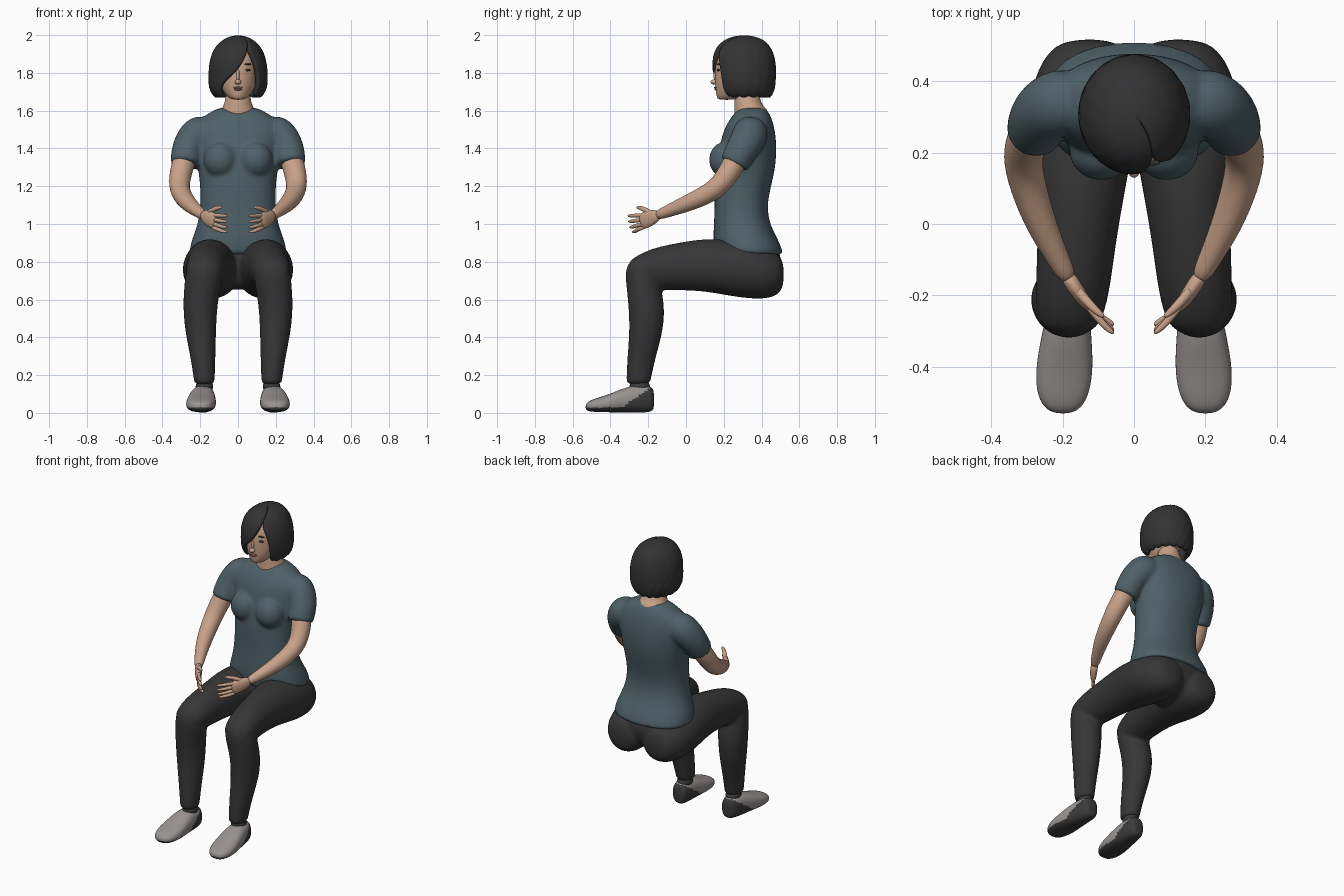
import bpy, bmesh, math
from mathutils import Vector, Matrix

cube = bpy.data.objects.get("Cube")
if cube:
    bpy.data.objects.remove(cube, do_unlink=True)

X, Y, Z = Vector((1, 0, 0)), Vector((0, 1, 0)), Vector((0, 0, 1))


def material(name, *rgb):
    mat = bpy.data.materials.new(name)
    mat.use_nodes = True
    mat.diffuse_color = (*rgb, 1)
    mat.node_tree.nodes["Principled BSDF"].inputs["Base Color"].default_value = (*rgb, 1)
    return mat


skin = material("skin", .58, .36, .25)
shirt_blue = material("shirt slate blue", .076, .119, .138)
trouser_grey = material("trouser charcoal", .037, .037, .038)
hair_black = material("hair black", .033, .033, .034)
shoe_grey = material("shoe light grey", .32, .295, .285)
sole_grey = material("sole dark grey", .045, .044, .044)
lip_pink = material("lip rose", .42, .2, .15)


def add_object(name, bm, mat, mirror=False):
    mesh = bpy.data.meshes.new(name)
    bm.to_mesh(mesh)
    bm.free()
    mesh.materials.append(mat)
    obj = bpy.data.objects.new(name, mesh)
    bpy.context.collection.objects.link(obj)
    if mirror:
        obj.modifiers.new("mirror", 'MIRROR').use_mirror_merge = False
    mesh.shade_smooth()
    return obj


def bake(obj):
    """Turn the modifier result into the object's own mesh."""
    bpy.context.view_layer.update()
    deps = bpy.context.evaluated_depsgraph_get()
    mesh = bpy.data.meshes.new_from_object(obj.evaluated_get(deps))
    obj.modifiers.clear()
    obj.data = mesh
    mesh.shade_smooth()
    return obj


def bridge(bm, rows, closed):
    for low, high in zip(rows, rows[1:]):
        for j in range(len(low) if closed else len(low) - 1):
            k = (j + 1) % len(low)
            bm.faces.new((low[j], low[k], high[k], high[j]))


def loft(name, rings, mat, axis=None, ref=Z, power=2, mirror=False, sides=16):
    """Skin rings of (x, y, z, side radius, ref radius) along a path."""
    bm = bmesh.new()
    centres = [Vector(r[:3]) for r in rings]
    rows = []
    for i, r in enumerate(rings):
        t = axis or (centres[min(i + 1, len(rings) - 1)] - centres[max(i - 1, 0)]).normalized()
        u = (ref - t * t.dot(ref)).normalized()
        v = t.cross(u)
        row = []
        for j in range(sides):
            a = math.tau * j / sides
            c, s = [math.copysign(abs(f) ** (2 / power), f) for f in (math.cos(a), math.sin(a))]
            row.append(bm.verts.new(centres[i] + v * c * r[3] + u * s * r[-1]))
        rows.append(row)
    bridge(bm, rows, True)
    bm.faces.new(rows[0][::-1])
    bm.faces.new(rows[-1])
    bmesh.ops.recalc_face_normals(bm, faces=bm.faces)
    obj = add_object(name, bm, mat, mirror)
    obj.modifiers.new("round", 'SUBSURF').levels = 2
    return bake(obj)


def ellipsoid(name, centre, radii, mat, mirror=False):
    bm = bmesh.new()
    place = Matrix.Translation(centre) @ Matrix.Diagonal((*radii, 1))
    bmesh.ops.create_uvsphere(bm, u_segments=20, v_segments=12, radius=1, matrix=place)
    return bake(add_object(name, bm, mat, mirror))


def blend(name, parts, mat):
    """Melt closed parts into one smooth garment."""
    bm = bmesh.new()
    for part in parts:
        bm.from_mesh(part.data)
        bpy.data.objects.remove(part, do_unlink=True)
    obj = add_object(name, bm, mat)
    remesh = obj.modifiers.new("remesh", 'REMESH')
    remesh.mode = 'VOXEL'
    remesh.voxel_size = .011
    smooth = obj.modifiers.new("smooth", 'SMOOTH')
    smooth.factor, smooth.iterations = .5, 5
    bake(obj)
    obj.data.materials.clear()
    obj.data.materials.append(mat)
    return obj


# T-shirt: torso, chest and sleeves
torso = loft("torso", [
    (0, .335, .83, .25, .175), (0, .335, .85, .265, .185), (0, .315, .92, .25, .175),
    (0, .295, 1, .215, .15), (0, .29, 1.1, .203, .141), (0, .3, 1.2, .203, .153),
    (0, .315, 1.3, .217, .163), (0, .33, 1.42, .235, .153), (0, .335, 1.5, .24, .138),
    (0, .345, 1.56, .205, .112), (0, .35, 1.6, .135, .085), (0, .35, 1.62, .09, .06),
], shirt_blue, Z, Y, power=2.3)
chest = ellipsoid("chest", (.092, .205, 1.34), (.09, .083, .095), shirt_blue, True)
sleeves = loft("sleeves", [
    (.13, .355, 1.51, .085), (.228, .34, 1.475, .103), (.27, .3, 1.4, .09),
    (.278, .258, 1.325, .081), (.28, .252, 1.312, .08)], shirt_blue, mirror=True)
blend("t_shirt", [torso, chest, sleeves], shirt_blue)

# Trousers: pelvis, thighs and shins
pelvis = loft("pelvis", [
    (0, .32, .65, .16, .12), (0, .34, .74, .26, .165), (0, .335, .83, .265, .175),
    (0, .33, .89, .22, .15)], trouser_grey, Z, Y)
thighs = loft("thighs", [
    (.125, .52, .735, .07, .075), (.13, .475, .73, .125, .12), (.14, .38, .745, .155, .148),
    (.145, .25, .765, .153, .153), (.15, .1, .785, .129, .143), (.16, -.05, .775, .112, .127),
    (.172, -.18, .76, .108, .115), (.18, -.27, .745, .095, .085), (.18, -.31, .745, .06, .05),
], trouser_grey, Y, mirror=True)
shins = loft("shins", [
    (.18, -.225, .82, .06, .07), (.18, -.235, .75, .1, .092), (.187, -.225, .67, .1, .092),
    (.2, -.21, .58, .093, .098), (.2, -.207, .45, .086, .093), (.186, -.235, .3, .068, .077),
    (.178, -.252, .17, .056, .066), (.178, -.253, .15, .055, .064),
], trouser_grey, Z, Y, mirror=True)
blend("trousers", [pelvis, thighs, shins], trouser_grey)

# Shoes with a dark sole and heel
ellipsoid("ankles", (.178, -.245, .14), (.046, .054, .04), sole_grey, True)
shoes = loft("shoes", [
    (.18, -.168, .07, .03, .05), (.18, -.185, .073, .052, .07), (.185, -.25, .075, .062, .076),
    (.19, -.32, .069, .072, .068), (.195, -.4, .052, .082, .05), (.199, -.47, .042, .077, .038),
    (.2, -.517, .035, .055, .028), (.2, -.532, .03, .02, .012),
], shoe_grey, Y, power=2.5, mirror=True)
for vert in shoes.data.vertices:
    vert.co.z = max(vert.co.z, 0)
shoes.data.materials.append(sole_grey)
for face in shoes.data.polygons:
    limit = .028 + max(0, face.center.y + .34) * .7
    face.material_index = int(face.center.z < limit)

# Arms and hands
loft("arms", [
    (.255, .31, 1.42, .06), (.288, .26, 1.33, .063), (.312, .205, 1.235, .059),
    (.309, .14, 1.168, .054), (.267, .01, 1.11, .046), (.212, -.1, 1.066, .032),
    (.18, -.16, 1.043, .026)], skin, mirror=True)
loft("palms", [
    (.19, -.14, 1.05, .023, .026), (.165, -.18, 1.035, .022, .042),
    (.138, -.218, 1.02, .02, .047), (.118, -.243, 1.013, .012, .04)], skin, mirror=True)
fingers = {"index": (1.047, 1.043, -.308), "middle": (1.025, 1.013, -.306),
           "ring": (1.003, .983, -.3), "little": (.984, .958, -.285)}
for finger, (base, tip, reach) in fingers.items():
    loft(finger + "_fingers", [
        (.14, -.215, base, .012), (.105, -.26, (base + tip) / 2, .012),
        (.075, reach + .015, tip, .01), (.055, reach, tip, .006)],
        skin, mirror=True, sides=8)
loft("thumbs", [
    (.168, -.175, 1.05, .016), (.135, -.215, 1.075, .015), (.105, -.245, 1.087, .012),
    (.083, -.262, 1.088, .007)], skin, mirror=True, sides=8)

# Neck and head
loft("neck", [
    (0, .36, 1.535, .11, .1), (0, .337, 1.585, .105, .092), (0, .326, 1.63, .07, .07),
    (0, .32, 1.73, .062, .065)], skin, ref=Y)
loft("head", [
    (0, .215, 1.657, .03, .045), (0, .24, 1.672, .058, .08), (0, .265, 1.72, .093, .112),
    (0, .29, 1.78, .11, .14), (0, .302, 1.85, .115, .15), (0, .3, 1.92, .1, .125),
    (0, .3, 1.965, .05, .07)], skin, Z, Y)
ellipsoid("nose_bridge", (0, .16, 1.785), (.01, .014, .035), skin)
ellipsoid("nose_tip", (0, .152, 1.752), (.017, .022, .014), skin)
ellipsoid("upper_lip", (0, .158, 1.722), (.027, .01, .005), lip_pink)
ellipsoid("lower_lip", (0, .16, 1.713), (.022, .01, .006), lip_pink)
ellipsoid("eyes", (.046, .172, 1.815), (.02, .008, .007), hair_black, True)
ellipsoid("brows", (.048, .172, 1.846), (.025, .008, .004), hair_black, True)

# Bob haircut: (z, half width, front y, back y, fringe edge x, side edge x)
hair_rows = [
    (1.66, .118, .18, .445, -.085, .09), (1.7, .147, .155, .465, -.1, .103),
    (1.74, .157, .142, .475, -.095, .109), (1.78, .158, .138, .477, -.045, .108),
    (1.83, .156, .136, .476, .008, .1), (1.88, .146, .14, .47, .037, .083),
    (1.925, .129, .155, .455, .053, .058), (1.96, .102, .18, .43, .055, .055),
    (1.985, .066, .22, .395, .045, .045), (1.999, .02, .28, .335, .016, .016)]
bm = bmesh.new()
rows = []
strands = 48
for z, half, front, back, fringe, side in hair_rows:
    start = -math.acos(side / half)
    end = math.tau - math.acos(fringe / half)
    row = []
    for j in range(strands + 1):
        a = start + (end - start) * j / strands
        ridge = 1 + (.012 if j % 3 == 0 else 0)
        tip = .012 * (j % 4 == 1) if z < 1.67 else 0
        row.append(bm.verts.new((half * ridge * math.cos(a),
                                 (front + back) / 2 + (back - front) / 2 * ridge * math.sin(a),
                                 z + tip)))
    rows.append(row)
bridge(bm, rows, False)
bm.faces.new(rows[-1])
hair = add_object("bob_hair", bm, hair_black)
shell = hair.modifiers.new("thickness", 'SOLIDIFY')
shell.thickness, shell.offset = .03, -1
hair.modifiers.new("round", 'SUBSURF').levels = 1
bake(hair)
